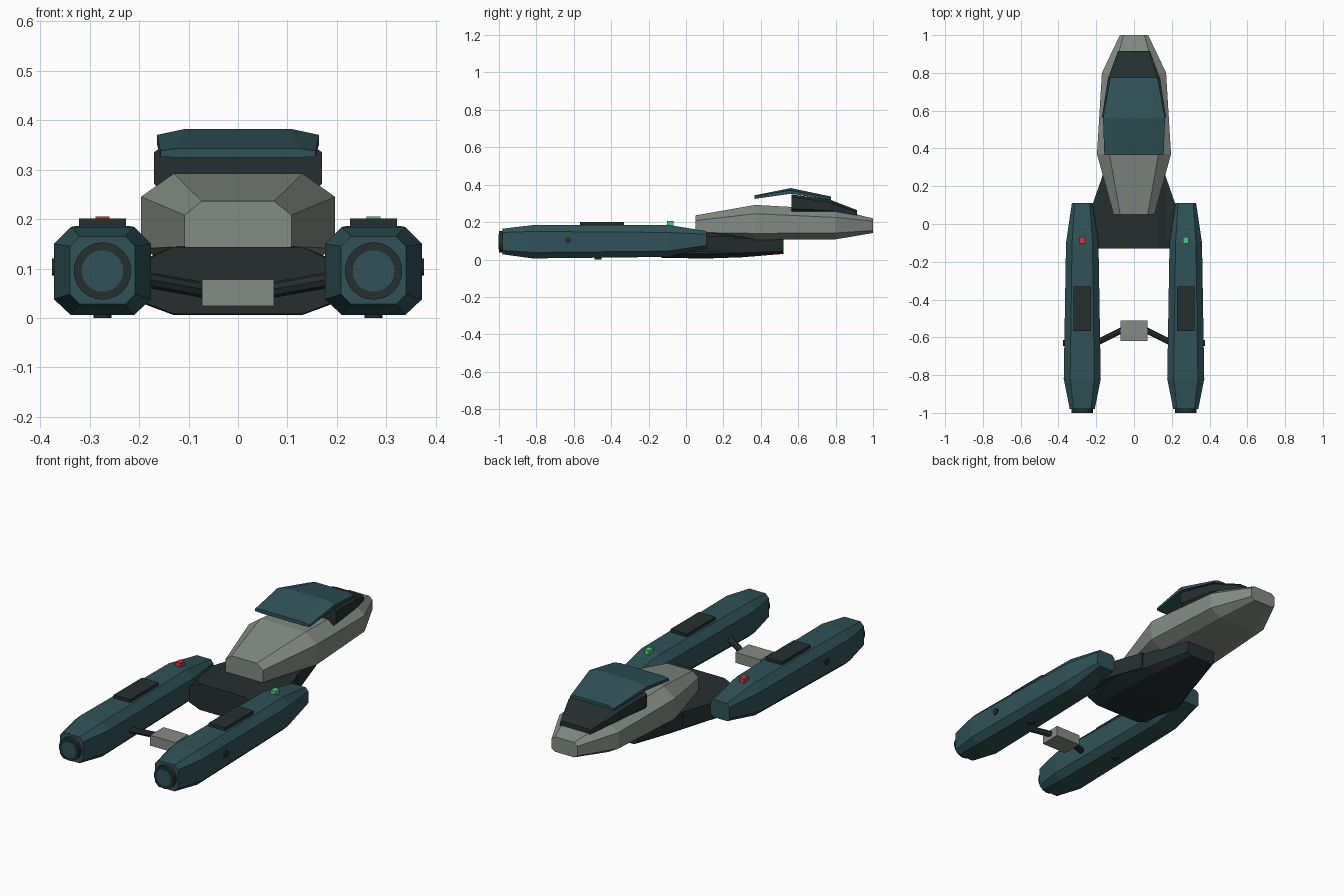
import bpy
import bmesh
import math
from mathutils import Vector

if "Cube" in bpy.data.objects:
    bpy.data.objects.remove(bpy.data.objects["Cube"], do_unlink=True)


def material(name, rgb):
    mat = bpy.data.materials.new(name)
    mat.use_nodes = True
    colour = (*rgb, 1)
    mat.diffuse_color = colour
    mat.node_tree.nodes["Principled BSDF"].inputs["Base Color"].default_value = colour
    return mat


grey = material("pale grey", (0.23, 0.26, 0.23))
teal = material("deep teal", (0.029, 0.086, 0.096))
dark = material("charcoal", (0.018, 0.028, 0.028))
red = material("red", (0.7, 0.035, 0.06))
green = material("green", (0.07, 0.6, 0.2))


def finish(name, bm, mat):
    bmesh.ops.recalc_face_normals(bm, faces=bm.faces)
    mesh = bpy.data.meshes.new(name)
    bm.to_mesh(mesh)
    bm.free()
    mesh.materials.append(mat)
    obj = bpy.data.objects.new(name, mesh)
    bpy.context.collection.objects.link(obj)
    return obj


def loft(name, mat, sections, x=0):
    """Skin eight-sided sections: y, half width, flat half width, four heights."""
    bm = bmesh.new()
    rings = []
    for y, wide, flat, bottom, low, high, top in sections:
        half = [(flat, bottom), (wide, low), (wide, high), (flat, top)]
        outline = half + [(-px, z) for px, z in reversed(half)]
        rings.append([bm.verts.new((x + px, y, z)) for px, z in outline])
    for a, b in zip(rings, rings[1:]):
        for i in range(8):
            j = (i + 1) % 8
            bm.faces.new((a[i], a[j], b[j], b[i]))
    bm.faces.new(rings[0])
    bm.faces.new(rings[-1])
    return finish(name, bm, mat)


def box(name, mat, centre, size):
    bm = bmesh.new()
    bmesh.ops.create_cube(bm, size=1)
    bmesh.ops.scale(bm, vec=size, verts=bm.verts)
    bmesh.ops.translate(bm, vec=centre, verts=bm.verts)
    return finish(name, bm, mat)


def rod(name, mat, start, end, radius, sides=16):
    start, end = Vector(start), Vector(end)
    axis = end - start
    bm = bmesh.new()
    bmesh.ops.create_cone(bm, cap_ends=True, segments=sides, radius1=radius,
                          radius2=radius, depth=axis.length)
    turn = axis.to_track_quat('Z', 'Y').to_matrix()
    bmesh.ops.rotate(bm, matrix=turn, verts=bm.verts)
    bmesh.ops.translate(bm, vec=(start + end) / 2, verts=bm.verts)
    return finish(name, bm, mat)


def pylon(name, side):
    """Swept slab from the lower hull out to a pod."""
    bm = bmesh.new()
    plan = [(0.13, -0.10), (0.24, -0.04), (0.235, 0.06), (0.165, 0.26), (0.13, 0.26)]
    base = bm.faces.new([bm.verts.new((side * x, y, 0.04)) for x, y in plan])
    up = bmesh.ops.extrude_face_region(bm, geom=[base])["geom"]
    bmesh.ops.translate(bm, vec=(0, 0, 0.085),
                        verts=[v for v in up if isinstance(v, bmesh.types.BMVert)])
    return finish(name, bm, dark)


# Main body
loft("upper_hull", grey, [
    (0.05, 0.108, 0.073, 0.125, 0.145, 0.208, 0.236),
    (0.37, 0.196, 0.130, 0.105, 0.140, 0.245, 0.292),
    (0.80, 0.170, 0.110, 0.108, 0.142, 0.225, 0.268),
    (1.00, 0.075, 0.055, 0.142, 0.155, 0.205, 0.220),
])
loft("lower_hull", dark, [
    (-0.13, 0.192, 0.130, 0.008, 0.032, 0.115, 0.144),
    (0.12, 0.200, 0.130, 0.006, 0.032, 0.115, 0.144),
    (0.30, 0.150, 0.110, 0.012, 0.035, 0.115, 0.140),
    (0.52, 0.085, 0.065, 0.030, 0.045, 0.105, 0.125),
])

# Cockpit and its overhanging roof
loft("cockpit", dark, [
    (0.565, 0.170, 0.150, 0.250, 0.272, 0.335, 0.348),
    (0.770, 0.138, 0.115, 0.245, 0.262, 0.305, 0.320),
    (0.915, 0.085, 0.075, 0.225, 0.235, 0.255, 0.264),
])
loft("cockpit_roof", teal, [
    (0.365, 0.157, 0.120, 0.324, 0.326, 0.338, 0.343),
    (0.560, 0.164, 0.108, 0.364, 0.352, 0.370, 0.382),
    (0.775, 0.125, 0.095, 0.322, 0.318, 0.328, 0.337),
])

# Engine pods with their fittings
for label, side, lamp in (("left", 1, green), ("right", -1, red)):
    x = side * 0.274
    loft(label + "_pod", teal, [
        (-0.98, 0.066, 0.046, 0.028, 0.048, 0.145, 0.165),
        (-0.82, 0.098, 0.064, 0.006, 0.038, 0.150, 0.184),
        (-0.10, 0.086, 0.054, 0.014, 0.045, 0.145, 0.186),
        (0.11, 0.055, 0.040, 0.060, 0.075, 0.135, 0.152),
    ], x)
    pylon(label + "_pylon", side)
    rod(label + "_nozzle", dark, (x, -1, 0.095), (x, -0.96, 0.095), 0.058, 24)
    rod(label + "_nozzle_core", teal, (x, -1.0015, 0.095), (x, -0.97, 0.095), 0.042, 24)
    box(label + "_top_plate", dark, (x, -0.448, 0.190), (0.095, 0.235, 0.022))
    box(label + "_lamp", lamp, (x, -0.085, 0.192), (0.028, 0.034, 0.026))
    rod(label + "_side_port", dark, (side * 0.34, -0.63, 0.103),
        (side * 0.376, -0.63, 0.103), 0.017)
    rod(label + "_bottom_port", dark, (x, -0.47, 0), (x, -0.47, 0.03), 0.018)
    rod(label + "_strut", dark, (side * 0.2, -0.63, 0.08),
        (side * 0.06, -0.56, 0.055), 0.016, 8)

# Block joining the struts
box("strut_block", grey, (0, -0.565, 0.051), (0.145, 0.11, 0.054))
